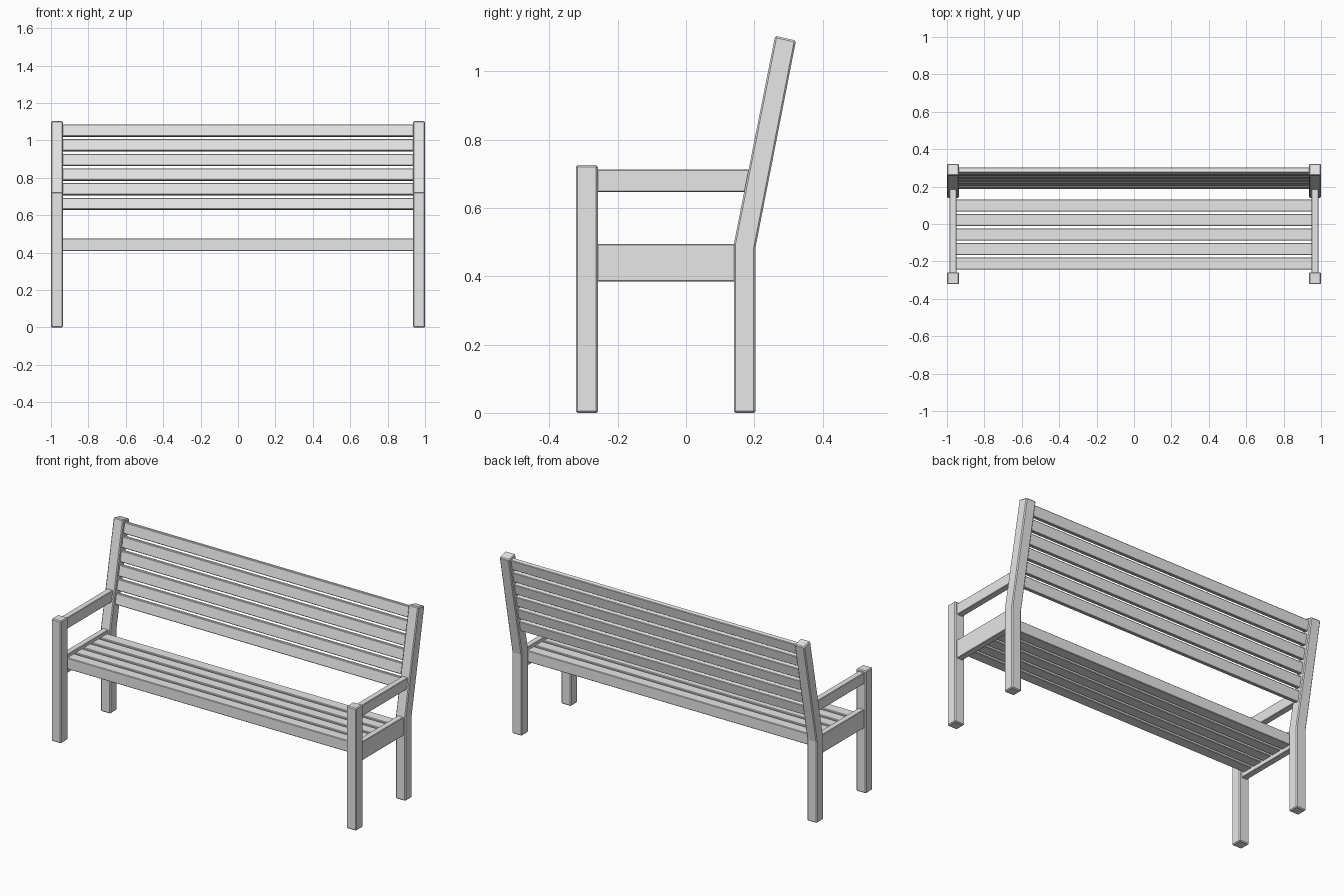
import bpy
import bmesh
import math
from mathutils import Matrix, Vector

default = bpy.data.objects.get("Cube")
if default:
    bpy.data.objects.remove(default, do_unlink=True)

grey = bpy.data.materials.new("plain_grey")
grey.use_nodes = True
grey.diffuse_color = (0.8, 0.8, 0.8, 1)
grey.node_tree.nodes["Principled BSDF"].inputs["Base Color"].default_value = (0.8, 0.8, 0.8, 1)


def finish(name, bm, bevel):
    """Turn a bmesh into a flat-shaded object with chamfered edges."""
    bmesh.ops.recalc_face_normals(bm, faces=bm.faces)
    mesh = bpy.data.meshes.new(name)
    bm.to_mesh(mesh)
    bm.free()
    mesh.materials.append(grey)
    obj = bpy.data.objects.new(name, mesh)
    bpy.context.collection.objects.link(obj)
    mod = obj.modifiers.new("chamfer", "BEVEL")
    mod.width = bevel
    mod.segments = 1
    mod.limit_method = "ANGLE"
    return obj


def beam(name, center, size, tilt=0.0, bevel=0.003):
    """Rectangular timber, optionally tilted about x."""
    bm = bmesh.new()
    matrix = (Matrix.Translation(center) @ Matrix.Rotation(tilt, 4, "X")
              @ Matrix.Diagonal((*size, 1)))
    bmesh.ops.create_cube(bm, size=1, matrix=matrix)
    return finish(name, bm, bevel)


def extrude_side(name, profile, x0, x1, bevel):
    """Extrude a (y, z) side profile across x."""
    bm = bmesh.new()
    face = bm.faces.new([bm.verts.new((x0, y, z)) for y, z in profile])
    result = bmesh.ops.extrude_face_region(bm, geom=[face])
    verts = [g for g in result["geom"] if isinstance(g, bmesh.types.BMVert)]
    bmesh.ops.translate(bm, verts=verts, vec=Vector((x1 - x0, 0, 0)))
    return finish(name, bm, bevel)


# Bent rear post, seen from the side
rear_profile = [(0.14, 0), (0.203, 0), (0.203, 0.482),
                (0.322, 1.09), (0.261, 1.104), (0.14, 0.494)]

# End frames
for side, s in (("left", 1), ("right", -1)):
    beam(f"front_leg_{side}", (s * 0.968, -0.29, 0.3625), (0.064, 0.064, 0.725), bevel=0.005)
    extrude_side(f"rear_leg_{side}", rear_profile, s * 0.936, s * 1.0, 0.005)
    beam(f"armrest_{side}", (s * 0.968, -0.04, 0.68), (0.037, 0.46, 0.066))
    beam(f"seat_rail_{side}", (s * 0.968, -0.06, 0.44), (0.037, 0.42, 0.11))

# Seat slats
for i in range(5):
    beam(f"seat_slat_{i + 1}", (0, -0.212 + i * 0.0778, 0.443), (1.91, 0.064, 0.067))

# Backrest slats follow the lean of the rear posts
lean = 0.198
for i in range(6):
    z = 0.66 + i * 0.0783
    y = 0.1715 + (z - 0.488) * lean
    beam(f"back_slat_{i + 1}", (0, y, z), (1.9, 0.027, 0.063), tilt=-math.atan(lean))
